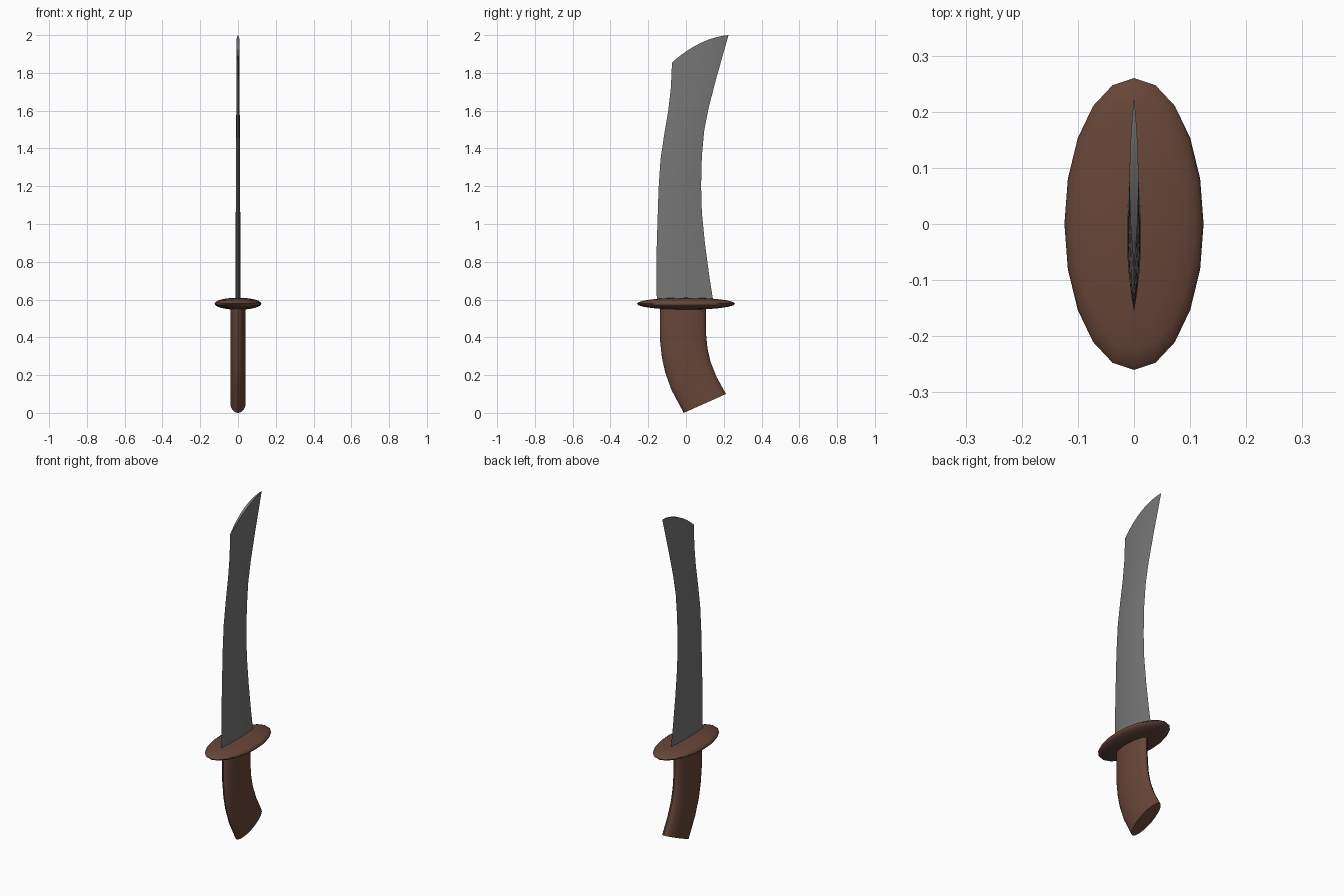
import bpy, bmesh, math

if "Cube" in bpy.data.objects:
    bpy.data.objects.remove(bpy.data.objects["Cube"])


def material(name, rgb):
    m = bpy.data.materials.new(name)
    m.diffuse_color = (*rgb, 1)
    m.use_nodes = True
    m.node_tree.nodes["Principled BSDF"].inputs["Base Color"].default_value = m.diffuse_color
    return m


steel = material("steel_grey", (0.18, 0.18, 0.18))
wood = material("brown", (0.135, 0.060, 0.039))


def finish(obj, mat, angle):
    obj.data.materials.append(mat)
    bpy.ops.object.select_all(action='DESELECT')
    obj.select_set(True)
    bpy.context.view_layer.objects.active = obj
    bpy.ops.object.shade_smooth_by_angle(angle=math.radians(angle))


def loft(name, stations, mat, power, bulge=0.0, n=24):
    """Sections between a left (y, z) and right (y, z) point, with half thickness.
    power 1 gives an ellipse, power 2 a sharp-edged lens; bulge arches the last end."""
    bm = bmesh.new()
    rings = []
    for k, (ly, lz, ry, rz, w) in enumerate(stations):
        ring = []
        for i in range(n):
            a = 2 * math.pi * i / n
            t = (1 - math.cos(a)) / 2
            x = math.copysign(abs(math.sin(a)) ** power, math.sin(a)) * w
            z = lz + (rz - lz) * t
            if k == len(stations) - 1:
                z += bulge * 4 * t * (1 - t)
            ring.append(bm.verts.new((x, ly + (ry - ly) * t, z)))
        rings.append(ring)
    for a, b in zip(rings, rings[1:]):
        for i in range(n):
            j = (i + 1) % n
            bm.faces.new((a[i], a[j], b[j], b[i]))
    # Caps as strips across the section
    for ring in (rings[0], rings[-1]):
        for i in range(n // 2):
            quad = [ring[i], ring[i + 1], ring[(n - i - 1) % n], ring[(n - i) % n]]
            bm.faces.new(list(dict.fromkeys(quad)))
    bmesh.ops.recalc_face_normals(bm, faces=bm.faces)
    me = bpy.data.meshes.new(name)
    bm.to_mesh(me)
    bm.free()
    obj = bpy.data.objects.new(name, me)
    bpy.context.collection.objects.link(obj)
    finish(obj, mat, 40)
    return obj


# Curved blade with a slanted, arched tip
loft("blade", [
    (-0.154, 0.58, 0.146, 0.58, 0.012),
    (-0.157, 0.72, 0.124, 0.72, 0.012),
    (-0.155, 0.88, 0.100, 0.90, 0.012),
    (-0.150, 1.04, 0.084, 1.06, 0.012),
    (-0.145, 1.19, 0.080, 1.20, 0.011),
    (-0.135, 1.34, 0.084, 1.36, 0.011),
    (-0.116, 1.47, 0.097, 1.50, 0.010),
    (-0.094, 1.60, 0.121, 1.62, 0.009),
    (-0.080, 1.72, 0.160, 1.77, 0.009),
    (-0.074, 1.855, 0.225, 2.00, 0.008),
], steel, 2, bulge=0.03)

# Bent grip with a flat slanted end
loft("grip", [
    (-0.137, 0.57, 0.106, 0.57, 0.04),
    (-0.137, 0.48, 0.105, 0.49, 0.04),
    (-0.137, 0.38, 0.106, 0.42, 0.04),
    (-0.127, 0.29, 0.114, 0.34, 0.04),
    (-0.109, 0.21, 0.130, 0.27, 0.04),
    (-0.076, 0.12, 0.162, 0.19, 0.04),
    (-0.012, 0.00, 0.212, 0.10, 0.04),
], wood, 1)

# Flattened oval guard
bpy.ops.mesh.primitive_uv_sphere_add(segments=20, ring_count=12, radius=1)
guard = bpy.context.object
guard.name = "guard"
for v in guard.data.vertices:
    v.co = (v.co.x * 0.124, v.co.y * 0.26, v.co.z * 0.032 + 0.578)
finish(guard, wood, 60)
